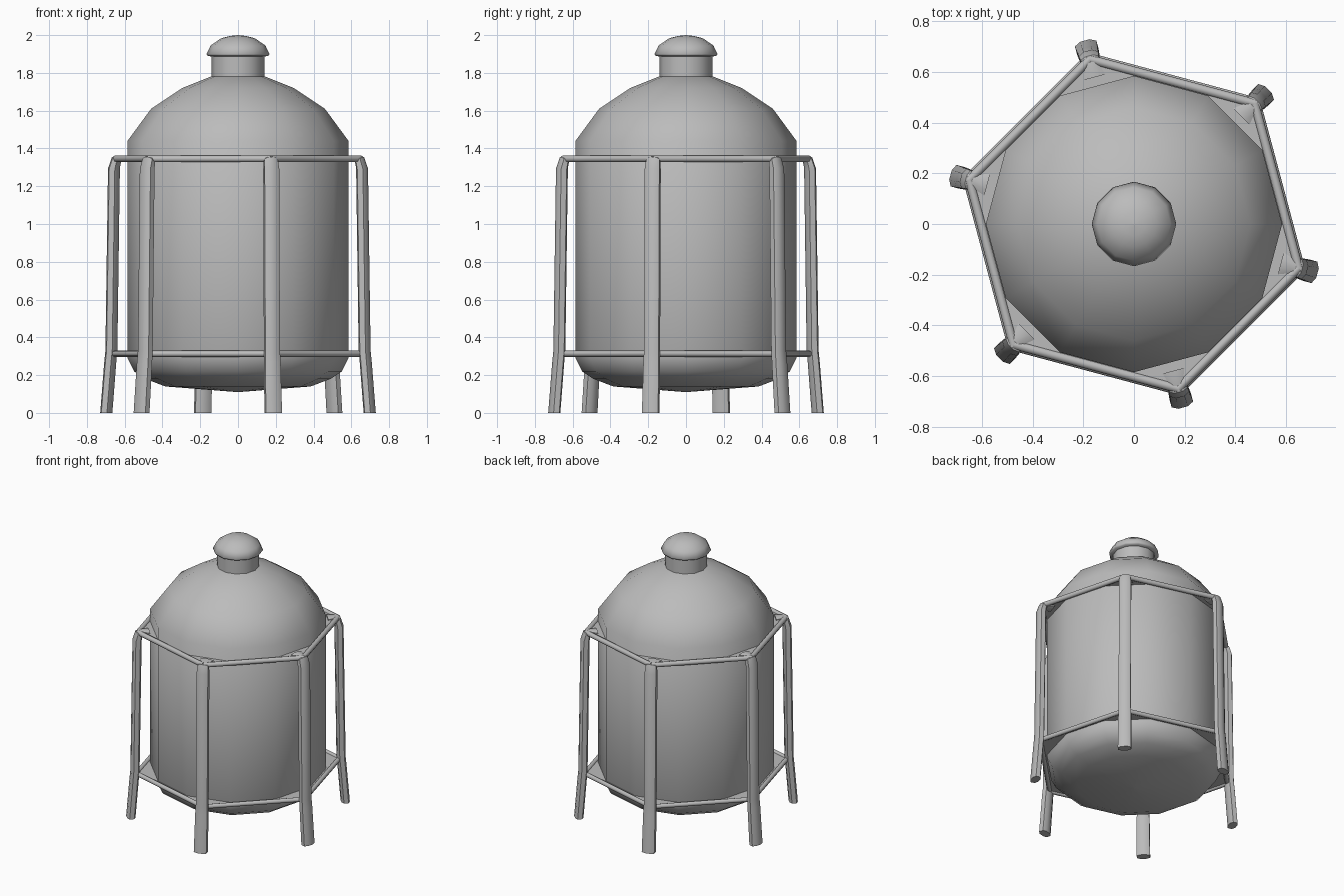
import bpy, bmesh, math
from mathutils import Vector, Matrix

if "Cube" in bpy.data.objects:
    bpy.data.objects.remove(bpy.data.objects["Cube"], do_unlink=True)

# One plain metal for everything
metal = bpy.data.materials.new("grey metal")
metal.use_nodes = True
GREY = (0.5, 0.5, 0.5, 1)
metal.diffuse_color = GREY
metal.node_tree.nodes["Principled BSDF"].inputs["Base Color"].default_value = GREY

START = math.radians(-15)      # heading of the first leg
STEP = math.radians(60)


def finish(name, bm, angle):
    bmesh.ops.recalc_face_normals(bm, faces=bm.faces)
    mesh = bpy.data.meshes.new(name)
    bm.to_mesh(mesh)
    bm.free()
    obj = bpy.data.objects.new(name, mesh)
    bpy.context.collection.objects.link(obj)
    mesh.materials.append(metal)
    bpy.ops.object.select_all(action='DESELECT')
    obj.select_set(True)
    bpy.context.view_layer.objects.active = obj
    bpy.ops.object.shade_smooth_by_angle(angle=math.radians(angle))
    return obj


def loft(bm, rings):
    """Skin equal loops of points and close both ends."""
    loops = [[bm.verts.new(p) for p in ring] for ring in rings]
    n = len(loops[0])
    for a, b in zip(loops, loops[1:]):
        for i in range(n):
            j = (i + 1) % n
            bm.faces.new((a[i], a[j], b[j], b[i]))
    bm.faces.new(loops[0])
    bm.faces.new(loops[-1])


def lathe(name, profile, sides=12, angle=50):
    bm = bmesh.new()
    rings = []
    for r, z in profile:
        rings.append([(r * math.cos(math.tau * i / sides),
                       r * math.sin(math.tau * i / sides), z) for i in range(sides)])
    loft(bm, rings)
    bmesh.ops.remove_doubles(bm, verts=bm.verts, dist=0.0001)
    return finish(name, bm, angle)


def corner(k, r, z):
    a = START + k * STEP
    return Vector((r * math.cos(a), r * math.sin(a), z))


# Tank body with rounded base and dome
lathe("tank", [(0.002, 0.11), (0.385, 0.14), (0.49, 0.18), (0.55, 0.22), (0.585, 0.29),
               (0.585, 1.44), (0.46, 1.61), (0.295, 1.72), (0.14, 1.782), (0.002, 1.79)])
# Neck and mushroom cap
lathe("neck", [(0.14, 1.75), (0.14, 1.9)])
lathe("cap", [(0.13, 1.885), (0.16, 1.89), (0.167, 1.9), (0.145, 1.945),
              (0.09, 1.983), (0.045, 1.995), (0.002, 2.0)], angle=70)

# Bent legs: radius, height, section tilt, half depth, half width
LEG = [(0.722, 0.0, 0, 0.028, 0.044),
       (0.700, 0.27, 0, 0.028, 0.042),
       (0.694, 0.33, 0, 0.028, 0.040),
       (0.680, 1.29, 8, 0.028, 0.040),
       (0.668, 1.335, 45, 0.027, 0.036),
       (0.645, 1.345, 85, 0.018, 0.028),
       (0.600, 1.345, 90, 0.016, 0.045)]
SECTION = [(1, 0.45), (0.55, 1), (-0.55, 1), (-1, 0.45),
           (-1, -0.45), (-0.55, -1), (0.55, -1), (1, -0.45)]
for k in range(6):
    turn = Matrix.Rotation(START + k * STEP, 3, 'Z')
    rings = []
    for r, z, tilt, depth, width in LEG:
        t = math.radians(tilt)
        rings.append([turn @ Vector((r + u * depth * math.cos(t), v * width,
                                     z + u * depth * math.sin(t))) for u, v in SECTION])
    bm = bmesh.new()
    loft(bm, rings)
    finish(f"leg_{k + 1}", bm, 50)

# Two hexagonal frames, each with a thin deck that meets the tank
for name, radius, z, thick in (("upper", 0.673, 1.345, 0.018), ("lower", 0.683, 0.313, 0.016)):
    for k in range(6):
        a, b = corner(k, radius, z), corner(k + 1, radius, z)
        axis = b - a
        bm = bmesh.new()
        bmesh.ops.create_cone(bm, cap_ends=True, segments=8, radius1=thick, radius2=thick,
                              depth=axis.length,
                              matrix=Matrix.Translation((a + b) / 2)
                              @ axis.to_track_quat('Z', 'Y').to_matrix().to_4x4())
        finish(f"{name}_rail_{k + 1}", bm, 50)
    bm = bmesh.new()
    loft(bm, [[corner(k, radius, z + h) for k in range(6)] for h in (-0.004, 0.004)])
    finish(f"{name}_deck", bm, 30)
